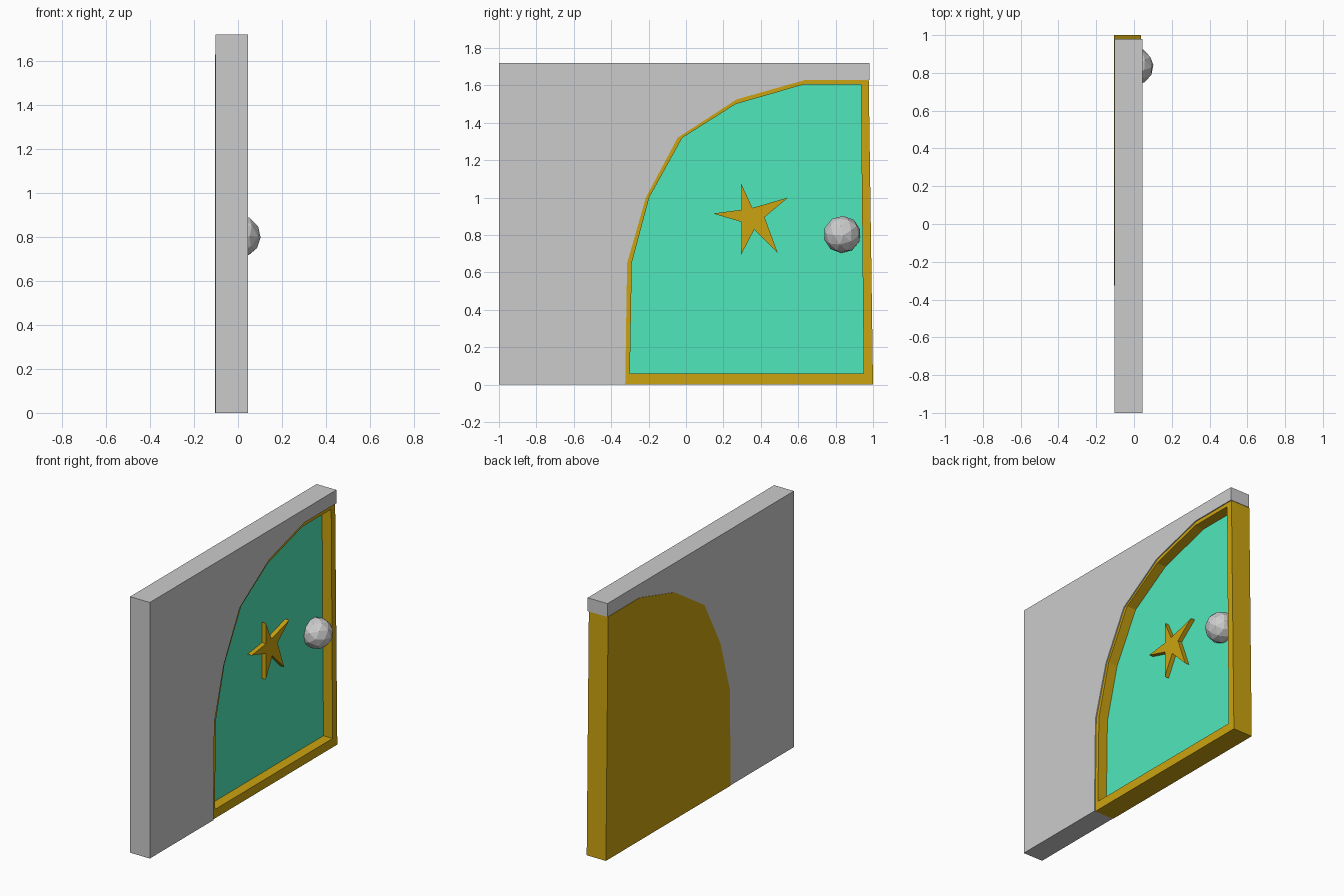
import bpy, bmesh
from mathutils import Vector

if "Cube" in bpy.data.objects:
    bpy.data.objects.remove(bpy.data.objects["Cube"])


def material(name, color):
    m = bpy.data.materials.new(name)
    m.diffuse_color = (*color, 1)
    m.use_nodes = True
    m.node_tree.nodes["Principled BSDF"].inputs["Base Color"].default_value = m.diffuse_color
    return m


def finish(name, bm, mat=None):
    bmesh.ops.recalc_face_normals(bm, faces=bm.faces)
    me = bpy.data.meshes.new(name)
    bm.to_mesh(me)
    bm.free()
    ob = bpy.data.objects.new(name, me)
    bpy.context.collection.objects.link(ob)
    if mat:
        me.materials.append(mat)
    return ob


def loop(bm, pts, x):
    return [bm.verts.new((x, y, z)) for y, z in pts]


def bridge(bm, a, b):
    n = len(a)
    for i in range(n):
        j = (i + 1) % n
        bm.faces.new((a[i], a[j], b[j], b[i]))


def prism(name, pts, x0, x1, mat=None):
    bm = bmesh.new()
    a, b = loop(bm, pts, x0), loop(bm, pts, x1)
    bm.faces.new(a)
    bm.faces.new(b)
    bridge(bm, a, b)
    return finish(name, bm, mat)


gold = material("gold", (0.60, 0.37, 0.005))
green = material("green", (0.08, 0.80, 0.50))

# Half-arch profiles in (y, z)
outer = [(-0.325, 0), (-0.315, 0.65), (-0.215, 1.0), (-0.045, 1.32),
         (0.27, 1.525), (0.64, 1.63), (0.977, 1.63), (1.0, 0)]
inner = [(-0.30, 0.06), (-0.29, 0.65), (-0.197, 1.0), (-0.02, 1.32),
         (0.265, 1.50), (0.63, 1.605), (0.935, 1.605), (0.95, 0.06)]

# Wall with the doorway cut out of it
prism("wall", [(-1, 0)] + outer[:6] + [(0.98, 1.63), (0.98, 1.72), (-1, 1.72)],
      -0.102, 0.045)

# Gold frame: solid back, front rim and recess
bm = bmesh.new()
rings = [loop(bm, p, x) for p, x in
         ((outer, -0.105), (outer, 0.038), (inner, 0.038), (inner, -0.035))]
for a, b in zip(rings, rings[1:]):
    bridge(bm, a, b)
bm.faces.new(rings[0])
bm.faces.new(rings[-1])
finish("door_frame", bm, gold)

# Recessed door panel
prism("door_panel", inner, -0.06, -0.03, green)

# Star ornament
star = [(0.295, 1.075), (0.355, 0.945), (0.545, 1.0), (0.42, 0.895), (0.49, 0.705),
        (0.365, 0.83), (0.295, 0.695), (0.297, 0.87), (0.145, 0.915), (0.297, 0.935)]
prism("star", star, -0.035, 0.0, gold)

# Faceted door knob
bm = bmesh.new()
bmesh.ops.create_icosphere(bm, subdivisions=2, radius=0.1)
knob = finish("door_knob", bm)
knob.location = (0.003, 0.835, 0.803)
knob.rotation_euler = (0.3, 0.5, 0.2)
